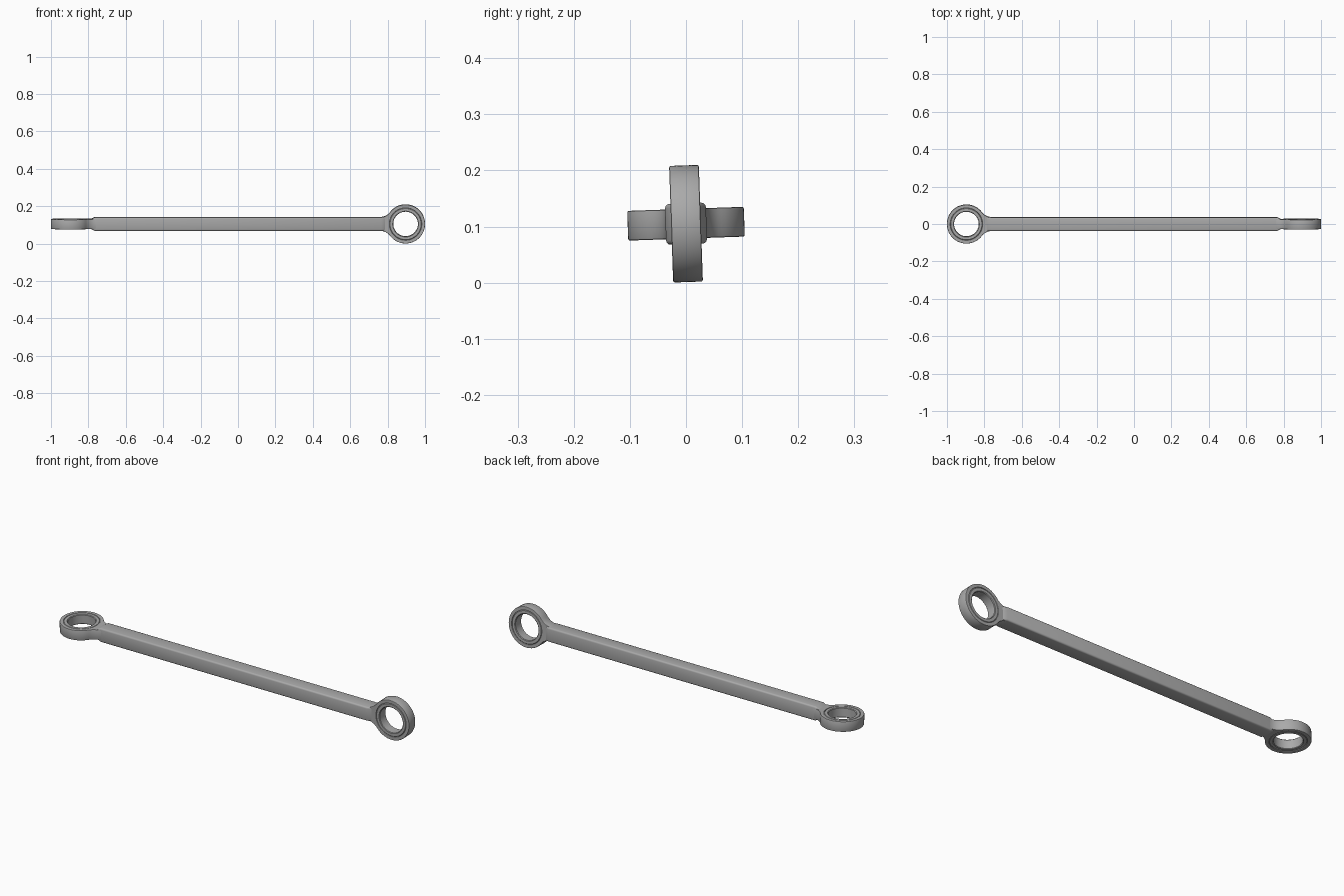
import bpy, bmesh, math
from mathutils import Matrix, Vector

if "Cube" in bpy.data.objects:
    bpy.data.objects.remove(bpy.data.objects["Cube"], do_unlink=True)

R, HOLE, SEAT = 0.104, 0.066, 0.086      # eye outer, bore and bearing seat radii
CX, HALF, ROD = 0.896, 0.0265, 0.0365    # eye centre, eye half thickness, rod half width
TILT = Matrix.Translation((0, 0, 0.105)) @ Matrix.Rotation(math.radians(2), 4, 'X')

steel = bpy.data.materials.new("grey steel")
steel.use_nodes = True
GREY = (0.40, 0.40, 0.40, 1)
steel.diffuse_color = GREY
steel.node_tree.nodes["Principled BSDF"].inputs["Base Color"].default_value = GREY


def finish(ob, matrix):
    ob.data.transform(matrix)
    ob.data.materials.clear()
    ob.data.materials.append(steel)
    bpy.ops.object.select_all(action='DESELECT')
    ob.select_set(True)
    bpy.context.view_layer.objects.active = ob
    bpy.ops.object.shade_smooth_by_angle(angle=math.radians(35))


def mesh_object(name, bm, matrix):
    bmesh.ops.recalc_face_normals(bm, faces=bm.faces)
    me = bpy.data.meshes.new(name)
    bm.to_mesh(me)
    bm.free()
    ob = bpy.data.objects.new(name, me)
    bpy.context.collection.objects.link(ob)
    finish(ob, matrix)


def circle(radius, n=64):
    return [(radius * math.cos(2 * math.pi * i / n), radius * math.sin(2 * math.pi * i / n))
            for i in range(n)]


def eye_outline():
    # Ring arc blended into the rod width by a concave fillet on each side
    d = 0.136
    r = (d * d + ROD * ROD - R * R) / (2 * (R - ROD))
    blend = math.atan2(ROD + r, d)
    upper = [(-d - 0.02, ROD)]
    for i in range(9):
        a = -math.pi / 2 + (math.pi / 2 - blend) * i / 8
        upper.append((-d + r * math.cos(a), ROD + r + r * math.sin(a)))
    start = math.pi - blend
    for i in range(1, 28):
        a = start * (1 - i / 28)
        upper.append((R * math.cos(a), R * math.sin(a)))
    return upper + [(R, 0)] + [(x, -y) for x, y in reversed(upper)]


def make_eye(name, matrix):
    # Flat eye plate with rounded rims
    bevel = 0.003
    cu = bpy.data.curves.new(name, 'CURVE')
    cu.dimensions, cu.fill_mode = '2D', 'BOTH'
    cu.extrude, cu.bevel_depth = HALF - bevel, bevel
    cu.bevel_resolution, cu.offset = 1, -bevel
    for pts in (eye_outline(), circle(SEAT)):
        sp = cu.splines.new('POLY')
        sp.points.add(len(pts) - 1)
        for p, (x, y) in zip(sp.points, pts):
            p.co = (x, y, 0, 1)
        sp.use_cyclic_u = True
    tmp = bpy.data.objects.new(name + "_curve", cu)
    bpy.context.collection.objects.link(tmp)
    bpy.context.view_layer.update()
    me = bpy.data.meshes.new_from_object(tmp.evaluated_get(bpy.context.evaluated_depsgraph_get()))
    bpy.data.objects.remove(tmp, do_unlink=True)
    ob = bpy.data.objects.new(name, me)
    bpy.context.collection.objects.link(ob)
    finish(ob, matrix)


def make_bushing(name, matrix):
    # Lathed bearing sleeve pressed into the eye
    h = HALF - 0.001
    half = [(HOLE, h - 0.003), (HOLE + 0.003, h), (SEAT - 0.003, h), (SEAT + 0.001, h - 0.004)]
    profile = half + [(r, -z) for r, z in reversed(half)]
    bm = bmesh.new()
    rings = [[bm.verts.new((x, y, z)) for x, y in circle(r)] for r, z in profile]
    for k, ring in enumerate(rings):
        nxt = rings[(k + 1) % len(rings)]
        for i in range(len(ring)):
            j = (i + 1) % len(ring)
            bm.faces.new((ring[i], ring[j], nxt[j], nxt[i]))
    mesh_object(name, bm, matrix)


def section(hy, hz, c=0.008, steps=3):
    # Rounded rectangle in the y-z plane
    pts = []
    for q, (sy, sz) in enumerate(((1, 1), (-1, 1), (-1, -1), (1, -1))):
        for i in range(steps + 1):
            a = math.pi / 2 * (q + i / steps)
            pts.append((sy * (hy - c) + c * math.cos(a), sz * (hz - c) + c * math.sin(a)))
    return pts


# Square rod with each end thinned to meet its eye
bm = bmesh.new()
stations = [(-0.785, ROD, HALF), (-0.765, ROD, ROD), (0.765, ROD, ROD), (0.785, HALF, ROD)]
loops = [[bm.verts.new((x, y, z)) for y, z in section(hy, hz)] for x, hy, hz in stations]
for a, b in zip(loops, loops[1:]):
    for i in range(len(a)):
        j = (i + 1) % len(a)
        bm.faces.new((a[i], a[j], b[j], b[i]))
bm.faces.new(loops[0])
bm.faces.new(loops[-1])
mesh_object("rod", bm, TILT)

# One upright eye on the left, one flat eye on the right
ends = {
    "left": Matrix.Translation((CX, 0, 0)) @ Matrix.Rotation(math.pi / 2, 4, 'X'),
    "right": Matrix.Translation((-CX, 0, 0)) @ Matrix.Rotation(math.pi, 4, 'Z'),
}
for side, place in ends.items():
    make_eye(side + "_eye", TILT @ place)
    make_bushing(side + "_bushing", TILT @ place)
